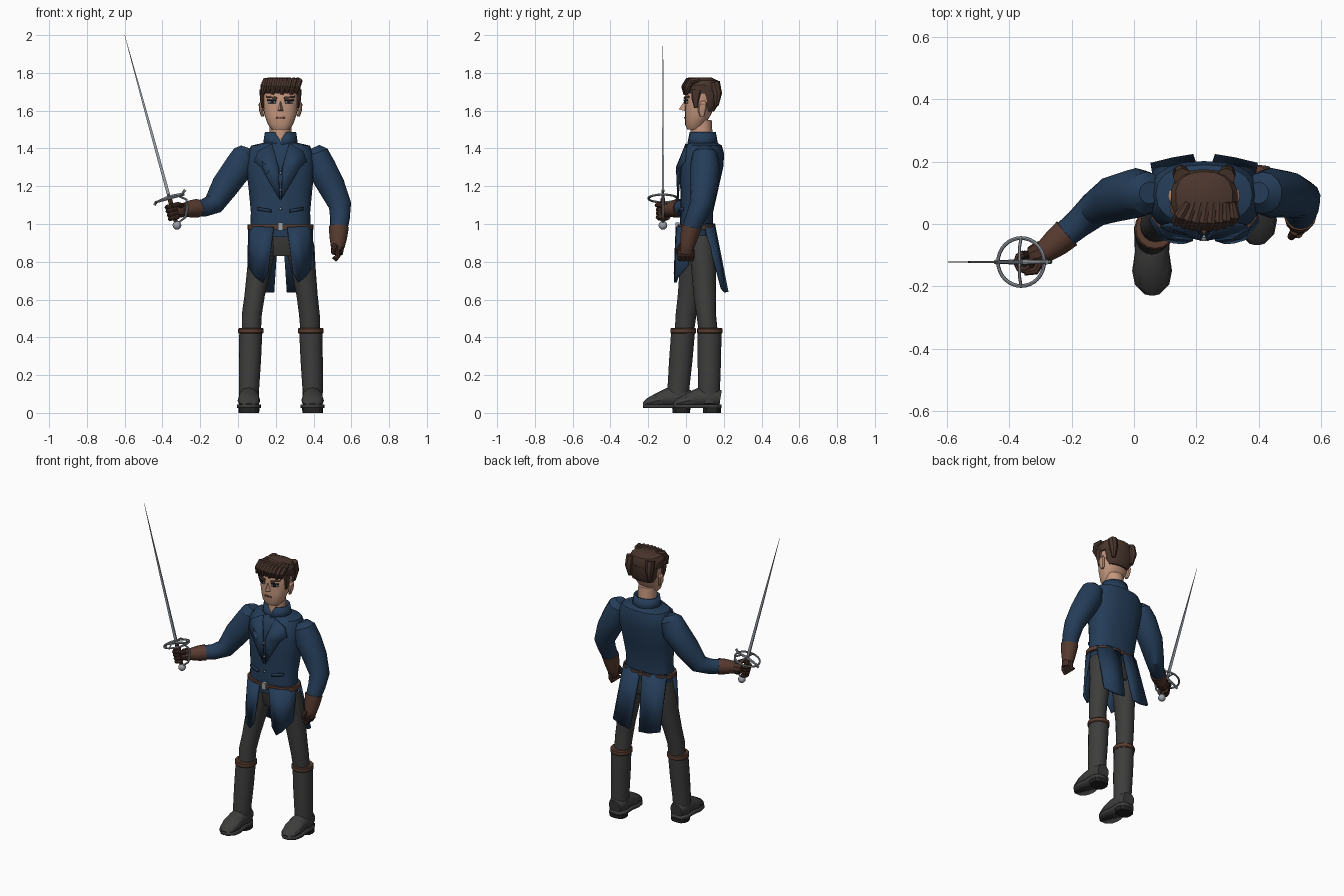
import bpy, math
from mathutils import Vector

CX = 0.225  # centre line of the body


def mat(name, r, g, b):
    m = bpy.data.materials.new(name)
    m.diffuse_color = (r, g, b, 1)
    return m


NAVY = mat("navy_cloth", .018, .046, .098)
GREY = mat("charcoal", .048, .047, .046)
SOLE = mat("sole_black", .018, .017, .017)
LEATHER = mat("brown_leather", .10, .045, .03)
GLOVE = mat("dark_leather", .06, .028, .02)
HAIR = mat("brown_hair", .07, .037, .027)
SKIN = mat("skin", .56, .31, .21)
STEEL = mat("steel", .33, .36, .40)
LIP = mat("lip_red", .25, .08, .06)
EYE = mat("eye_blue_grey", .22, .27, .33)


def make(name, verts, faces, m, thick=0, offset=0):
    me = bpy.data.meshes.new(name)
    me.from_pydata([tuple(v) for v in verts], [], faces)
    me.materials.append(m)
    ob = bpy.data.objects.new(name, me)
    bpy.context.collection.objects.link(ob)
    if thick:
        s = ob.modifiers.new("thickness", 'SOLIDIFY')
        s.thickness, s.offset = thick, offset
    return ob


def loft(name, rings, m, n=16, power=2.0, ref=None, caps=True, thick=0):
    """Rings (x, y, z, ru[, rv]); level when ref is None, else square to the path."""
    pts = [Vector(r[:3]) for r in rings]
    verts, faces = [], []
    for i, r in enumerate(rings):
        u, v = Vector((1, 0, 0)), Vector((0, 1, 0))
        if ref:
            d = (pts[min(i + 1, len(pts) - 1)] - pts[max(i - 1, 0)]).normalized()
            u = Vector(ref).cross(d).normalized()
            v = d.cross(u)
        for k in range(n):
            a = 2 * math.pi * (k + .5 * (n == 4)) / n - math.pi / 2
            c, s = math.cos(a), math.sin(a)
            c = math.copysign(abs(c) ** (2 / power), c)
            s = math.copysign(abs(s) ** (2 / power), s)
            verts.append(pts[i] + u * c * r[3] + v * s * r[-1])
    for i in range(len(rings) - 1):
        for k in range(n):
            a, b = i * n + k, i * n + (k + 1) % n
            faces.append((a, b, b + n, a + n))
    if caps:
        faces += [tuple(range(n))[::-1], tuple(range(len(verts) - n, len(verts)))]
    return make(name, verts, faces, m, thick)


def tube(name, rings, m, n=12, ref=(0, 1, 0)):
    return loft(name, rings, m, n, ref=ref)


def strip(name, cols, m, thick):
    """Cloth panel; each column is a top, a middle bulge and a bottom point."""
    verts, faces = [], []
    for c in cols:
        verts += [c[:3], c[3:]]
    for i in range(len(cols) - 1):
        faces.append((2 * i, 2 * i + 1, 2 * i + 3, 2 * i + 2))
    return make(name, verts, faces, m, thick)


def decal(name, target, pts, m, lift=.004, thick=.006):
    """Thin plate laid on the front of a part; pts are (offset from centre line, z)."""
    verts = []
    for x, z in pts:
        hit, loc, _, _ = target.ray_cast((CX + x, -1, z), (0, 1, 0))
        verts.append((CX + x, (loc.y if hit else 0) - lift, z))
    return make(name, verts, [tuple(range(len(verts)))], m, thick)


def rect(x, z, w, h, tilt=0):
    return [(x - w, z - h - tilt), (x + w, z - h + tilt), (x + w, z + h + tilt), (x - w, z + h - tilt)]


# Coat body, collar and neck
torso = loft("coat_body", [(CX, .055, .93, .155, .085), (CX, .055, 1.0, .16, .088), (CX, .057, 1.06, .157, .086),
                           (CX, .07, 1.18, .168, .1), (CX, .08, 1.3, .182, .117), (CX, .09, 1.37, .178, .112),
                           (CX, .095, 1.415, .155, .095), (CX, .09, 1.43, .09, .075)], NAVY, 20, 2.4)
loft("neck", [(CX, .085, 1.40, .06), (CX, .08, 1.55, .056)], SKIN)
collar = loft("collar", [(CX, .088, 1.41, .088, .078), (CX, .086, 1.485, .077, .066)], NAVY, caps=False, thick=.012)
collar.data.vertices[16].co.z = 1.44
collar.data.vertices[16].co.y += .012

# Hips, belt and buckle
loft("hips", [(CX, .065, .83, .11, .06), (CX, .065, .88, .15, .078), (CX, .058, .95, .15, .08)], GREY, 16, 2.3)
loft("belt", [(CX, .055, .972, .176, .102), (CX, .055, .998, .176, .102)], LEATHER, 20, 2.3)
loft("buckle", [(CX, -.045, .965, .02, .014), (CX, -.045, 1.008, .02, .014)], STEEL, 4)

# Head, ears, nose
head = loft("head", [(CX, .043, 1.50, .045, .036), (CX, .048, 1.525, .066, .052), (CX, .064, 1.58, .086, .069),
                     (CX, .077, 1.65, .096, .084), (CX, .083, 1.71, .096, .085), (CX, .085, 1.75, .07, .065)],
            SKIN, 20, 2.3)
make("nose", [(CX, .0, 1.665), (CX - .02, .005, 1.595), (CX + .02, .005, 1.595), (CX, -.038, 1.607)],
     [(0, 1, 3), (0, 3, 2), (1, 2, 3), (0, 2, 1)], SKIN)

bpy.context.view_layer.update()
for s, side in ((-1, "left"), (1, "right")):
    loft(side + "_ear", [(CX + s * .095, .085, 1.57, .008, .012), (CX + s * .102, .085, 1.6, .011, .022),
                         (CX + s * .104, .09, 1.635, .012, .022), (CX + s * .1, .09, 1.65, .006, .01)], SKIN, 8)
    decal(side + "_eye", head, rect(s * .046, 1.646, .02, .008), EYE)
    decal(side + "_pupil", head, rect(s * .046, 1.646, .007, .008), SOLE, .007)
    decal(side + "_eyelid", head, rect(s * .046, 1.655, .023, .003), SOLE, .007)
    decal(side + "_brow", head, rect(s * .048, 1.671, .027, .005, s * .003), HAIR, .006)
    # Lapels and pocket flaps
    decal(side + "_lapel", torso, [(s * .045, 1.425), (s * .12, 1.385), (s * .14, 1.33), (s * .105, 1.30),
                                   (s * .045, 1.2), (s * .004, 1.13), (s * .01, 1.3)], NAVY, .012, .01)
    decal(side + "_pocket_flap", torso, rect(s * .085, 1.075, .035, .008, s * .006), NAVY, .012, .01)
decal("mouth", head, rect(0, 1.563, .024, .004), LIP)
for i, z in enumerate((1.27, 1.18, 1.08)):
    decal(f"button_{i}", torso, [(.007 * math.cos(a * math.pi / 4), z + .007 * math.sin(a * math.pi / 4))
                                 for a in range(8)], STEEL, .016)

# Hair: cap, back, sideburns, fringe locks
loft("hair_cap", [(CX, .082, 1.69, .104, .09), (CX, .085, 1.735, .108, .091), (CX, .09, 1.76, .092, .078),
                  (CX, .09, 1.775, .05, .045)], HAIR, 18, 2.4)
loft("hair_back", [(CX, .118, 1.595, .068, .03), (CX, .122, 1.63, .09, .048), (CX, .12, 1.70, .1, .055)], HAIR, 16, 2.4)
for s in (-1, 1):
    tube("sideburn", [(CX + s * .096, .055, 1.71, .015, .028), (CX + s * .097, .05, 1.66, .012, .02),
                      (CX + s * .092, .052, 1.615, .006, .009)], HAIR, 8)
    tube("crown_lock", [(CX + s * .07, .15, 1.75, .03), (CX + s * .075, .165, 1.69, .026),
                        (CX + s * .07, .16, 1.625, .012)], HAIR, 8, (1, 0, 0))
for i in range(8):
    x = (i - 3.5) * .025
    y = .0 + 2.2 * x * x
    tube(f"fringe_{i}", [(CX + x * .8 + .02, .07, 1.765, .012), (CX + x + .01, y + .01, 1.757, .019),
                         (CX + x, y - .008, 1.725, .018), (CX + x - .006, y - .006, 1.685 + .008 * (i % 2), .008)],
         HAIR, 8, (1, 0, 0))

# Coat skirts: two front panels, two back tails
for s, side in ((-1, "left"), (1, "right")):
    strip(side + "_front_skirt", [(CX + s * a, b, c, CX + s * d, e, f) for a, b, c, d, e, f in (
        (.035, -.048, .985, .066, -.058, .74), (.09, -.042, .985, .095, -.056, .69),
        (.14, -.012, .985, .132, -.045, .72), (.165, .05, .985, .17, .01, .78))], NAVY, .014)
    strip(side + "_back_tail", [(CX + s * a, b, c, CX + s * d, e, f) for a, b, c, d, e, f in (
        (.01, .147, 1.0, .034, .218, .64), (.09, .14, 1.0, .1, .207, .64),
        (.155, .10, 1.0, .17, .19, .66))], NAVY, .014)

# Legs
loft("left_trouser", [(.15, .055, .94, .08, .08), (.135, .05, .88, .077, .083), (.115, .042, .78, .065, .074),
                      (.088, .018, .62, .054, .062), (.073, .0, .52, .053, .055), (.07, -.01, .41, .05)], GREY)
loft("right_trouser", [(.31, .07, .94, .08, .08), (.327, .083, .88, .078, .072), (.343, .092, .78, .067, .066),
                       (.366, .1, .62, .056, .06), (.378, .107, .52, .055, .052), (.383, .12, .41, .05)], GREY)

# Boots: shaft, cuff, foot, sole and heel
for side, x, y, tx, ty in (("left", .058, -.04, .068, -.015), ("right", .395, .122, .385, .125)):
    loft(side + "_boot_shaft", [(x, y, .05, .053, .058), (x, y, .13, .054, .058),
                                ((x + tx) / 2, (y + ty) / 2, .28, .059, .062), (tx, ty, .435, .061, .063)], GREY)
    loft(side + "_boot_cuff", [(tx, ty, .42, .063, .064), (tx, ty, .425, .067, .068), (tx, ty, .445, .067, .068),
                               (tx, ty, .45, .062, .063)], LEATHER)
    tube(side + "_foot", [(x, y + .06, .075, .042, .045), (x, y + .03, .08, .055, .052), (x, y - .05, .08, .055, .055),
                          (x, y - .11, .065, .06, .04), (x, y - .16, .052, .05, .026), (x, y - .185, .042, .02, .012)],
         GREY, 12, (0, 0, 1))
    outline = [(.035, .065), (.058, .03), (.055, -.05), (.064, -.11), (.055, -.155), (.022, -.187)]
    outline = outline + [(-a, b) for a, b in outline[::-1]]
    make(side + "_sole", [(x + a, y + b, .035) for a, b in outline], [tuple(range(12))], GREY, .02)
    loft(side + "_heel", [(x, y + .015, 0, .054, .047), (x, y + .015, .03, .056, .048)], SOLE, 12, 2.6)

# Arms, cuffs and hanging hand
tube("left_sleeve", [(.05, .1, 1.405, .035), (.04, .1, 1.375, .067), (.01, .1, 1.31, .08), (-.066, .08, 1.205, .075),
                     (-.128, .045, 1.105, .057), (-.18, .0, 1.085, .047), (-.235, -.045, 1.082, .042)], NAVY, 14)
tube("right_sleeve", [(.40, .1, 1.405, .035), (.413, .1, 1.375, .067), (.44, .1, 1.30, .08), (.495, .095, 1.2, .074),
                      (.54, .08, 1.1, .061), (.54, .05, 1.03, .053), (.532, .02, .96, .045)], NAVY, 14)
tube("left_cuff", [(-.215, -.03, 1.083, .05), (-.25, -.06, 1.08, .046), (-.288, -.09, 1.075, .036)], LEATHER)
tube("right_cuff", [(.534, .03, .985, .053), (.531, .016, .93, .047), (.528, .005, .875, .036)], LEATHER)
tube("right_palm", [(.528, .008, .9, .03), (.528, .003, .87, .034, .038), (.526, -.002, .84, .03, .038)], GLOVE, 10)
for i in range(4):
    y = -.032 + i * .021
    tube(f"right_finger_{i}", [(.528, y, .865, .014), (.528, y, .83, .014), (.518, y, .812, .012),
                               (.505, y, .825, .01)], GLOVE, 8)
tube("right_thumb", [(.515, -.025, .89, .014), (.505, -.04, .865, .013), (.503, -.04, .84, .009)], GLOVE, 8)

# Sword hand: palm with fingers curled round the grip
D = Vector((-.265, 0, .964))
U = Vector((.964, 0, .265))
V = Vector((0, 1, 0))
P = Vector((-.343, -.122, 1.065))
tube("left_palm", [(-.275, -.08, 1.076, .034), (-.305, -.097, 1.072, .04), (-.332, -.105, 1.068, .032)], GLOVE, 10)
for i in range(4):
    c = P + D * (i - 1.5) * .021
    arc = [c + (U * math.cos(a) + V * math.sin(a)) * .026 for a in (1.6, 2.4, 3.2, 4.0, 4.8, 5.6)]
    tube(f"left_finger_{i}", [(*p, .0125) for p in arc], GLOVE, 8, tuple(D))
tube("left_thumb", [(*(P + U * .05 + D * .02), .015), (*(P + U * .035 - V * .028 + D * .03), .014),
                    (*(P - U * .0 - V * .034 + D * .035), .01)], GLOVE, 8, tuple(D))

# Sword: blade, grip, pommel and hilt bars
G = P + D * .073
tube("blade", [(*G, .012, .007), (*(G + D * .45), .009, .005), (-.6, -.122, 2.0, .001)], STEEL, 4)
tube("grip", [(*(P - D * .07), .011), (*G, .012)], LEATHER, 8)
bpy.ops.mesh.primitive_uv_sphere_add(segments=16, ring_count=10, radius=.023, location=P - D * .075)
bpy.context.object.name = "pommel"
bpy.context.object.data.materials.append(STEEL)
bpy.ops.mesh.primitive_torus_add(major_radius=.077, minor_radius=.006, major_segments=32, minor_segments=8,
                                 location=G, rotation=(0, -.268, 0))
bpy.context.object.name = "guard_ring"
bpy.context.object.data.materials.append(STEEL)
tube("crossguard", [(*(G - U * .088 - D * .012), .008), (*(G - U * .07), .006), (*(G + D * .008), .009),
                    (*(G + U * .07 + D * .006), .006), (*(G + U * .092 + D * .022), .008)], STEEL, 8)
tube("knuckle_bow", [(*(G + U * .05), .006), (*(G + U * .085 - D * .03), .006), (*(P + U * .078), .006),
                     (*(P + U * .055 - D * .045), .006), (*(P - D * .068), .005)], STEEL, 8)
for s in (-1, 1):
    tube("side_bar", [(*(G + V * s * .077), .005), (*(G + V * s * .05 + D * .018), .005), (*(G + D * .02), .005)],
         STEEL, 6, (1, 0, 0))

# Soft shading with crisp edges
for ob in bpy.data.objects:
    ob.select_set(ob.type == 'MESH')
bpy.context.view_layer.objects.active = torso
bpy.ops.object.shade_smooth_by_angle(angle=math.radians(32))
